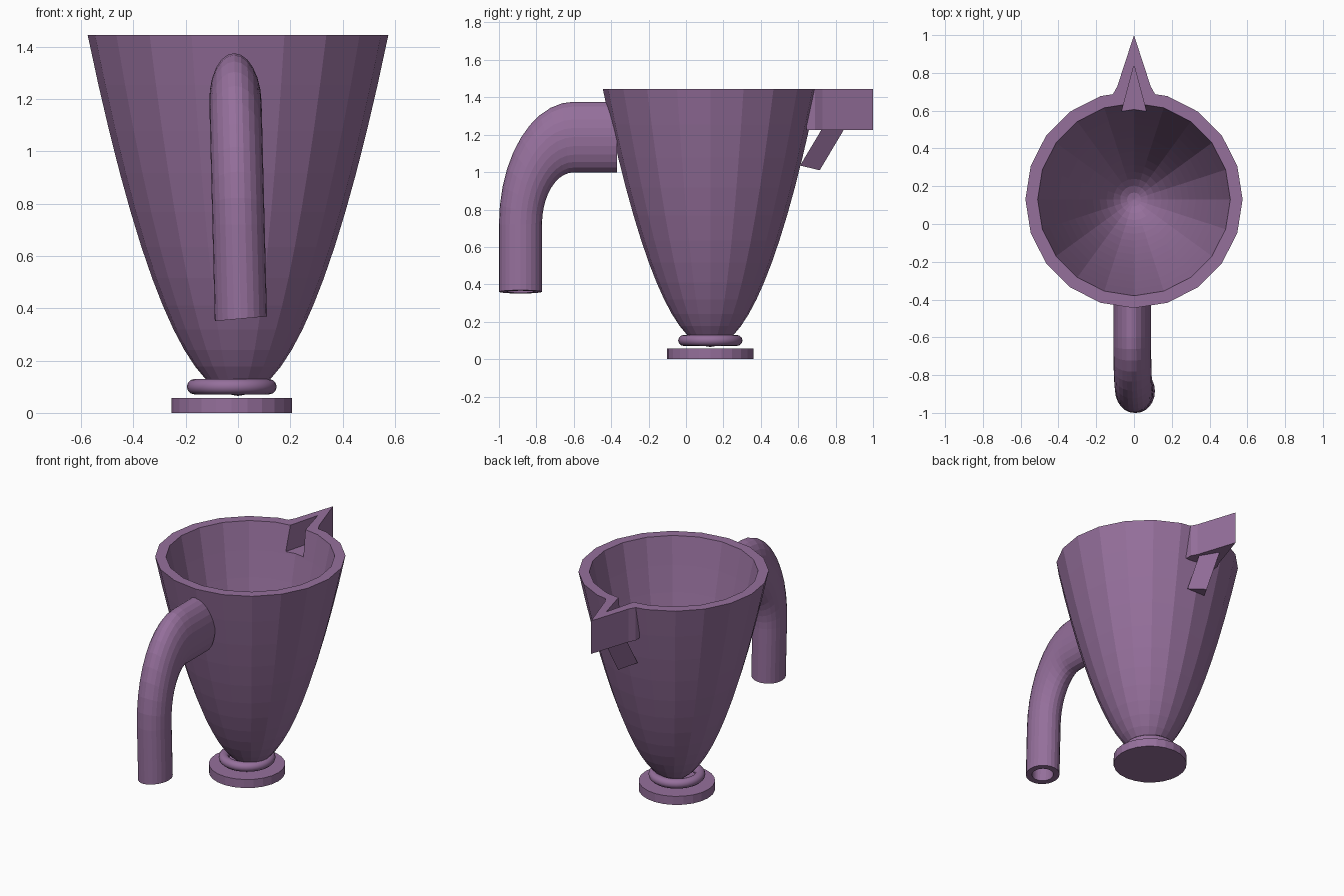
import bpy, bmesh, math
from math import sin, cos, pi, sqrt

if "Cube" in bpy.data.objects:
    bpy.data.objects.remove(bpy.data.objects["Cube"])

purple = bpy.data.materials.new("purple")
purple.diffuse_color = (0.30, 0.16, 0.33, 1)
purple.use_nodes = True
purple.node_tree.nodes["Principled BSDF"].inputs["Base Color"].default_value = purple.diffuse_color
CUP_Y, RIM = 0.13, 1.445


def finish(name, bm):
    bmesh.ops.recalc_face_normals(bm, faces=bm.faces)
    me = bpy.data.meshes.new(name)
    bm.to_mesh(me)
    bm.free()
    ob = bpy.data.objects.new(name, me)
    bpy.context.collection.objects.link(ob)
    me.materials.append(purple)
    return ob


def loft(name, rings, cyclic=False):
    """Skin equal-length rings; single-point ends become fans."""
    bm = bmesh.new()
    vs = [[bm.verts.new(p) for p in r] for r in rings]
    pairs = list(zip(vs, vs[1:])) + ([(vs[-1], vs[0])] if cyclic else [])
    for a, b in pairs:
        n = max(len(a), len(b))
        for i in range(n):
            j = (i + 1) % n
            f = [a[i % len(a)], a[j % len(a)], b[j % len(b)], b[i % len(b)]]
            bm.faces.new(list(dict.fromkeys(f)))
    return finish(name, bm)


def lathe(name, profile, cx, cy, n, cyclic=False):
    rings = []
    for r, z in profile:
        m = n if r > 1e-6 else 1
        rings.append([(cx + r * cos(2 * pi * i / m), cy + r * sin(2 * pi * i / m), z)
                      for i in range(m)])
    return loft(name, rings, cyclic)


def prism(name, bottom, top):
    bm = bmesh.new()
    a = [bm.verts.new(p) for p in bottom]
    b = [bm.verts.new(p) for p in top]
    bm.faces.new(a)
    bm.faces.new(b)
    for i in range(len(a)):
        j = (i + 1) % len(a)
        bm.faces.new((a[i], a[j], b[j], b[i]))
    return finish(name, bm)


def paraboloid(r_top, z0, n=14):
    return [(r_top * i / n, z0 + (RIM - z0) * (i / n) ** 2) for i in range(n + 1)]


# cup bowl: outer and inner paraboloid walls joined at the rim
cup = lathe("cup_bowl", paraboloid(0.575, 0.065) + paraboloid(0.51, 0.15)[::-1], 0, CUP_Y, 20)

# foot: ring and base disc
ring = [(0.14 + 0.032 * cos(2 * pi * i / 12), 0.10 + 0.03 * sin(2 * pi * i / 12)) for i in range(12)]
foot_ring = lathe("foot_ring", ring, -0.024, CUP_Y, 32, True)
foot_ring.data.polygons.foreach_set("use_smooth", [True] * len(foot_ring.data.polygons))
lathe("base_disc", [(0, 0), (0.231, 0), (0.231, 0.057), (0, 0.057)], -0.024, CUP_Y, 24)

# handle: hollow elbow pipe, stretched in z and slightly tilted
K, BEND, LEG_END = 1.64, 0.285, 0.36


def pipe_ring(t, rs, end=None, n=24):
    pts = []
    for i in range(n):
        p = 2 * pi * i / n
        d = BEND + 0.115 * rs * cos(p)
        x, y, z = 0.1 * rs * sin(p), -0.6 - d * sin(t), 0.72 + K * d * cos(t)
        if end == "cup":
            y = -0.37
        elif end == "leg":
            z = LEG_END + 0.09 * x
        pts.append((x + 0.025 * (0.8 - z), y, z))
    return pts


def pipe_wall(rs):
    bends = [pipe_ring(i / 10 * pi / 2, rs) for i in range(11)]
    return [pipe_ring(0, rs, "cup")] + bends + [pipe_ring(pi / 2, rs, "leg")]


loft("handle", pipe_wall(1) + pipe_wall(0.64)[::-1], True)

# pouring spout: pointed wedge flaring into the rim
plan = [(-0.11, 0.645), (-0.11, 0.69), (-0.088, 0.73), (0, 1.0),
        (0.088, 0.73), (0.11, 0.69), (0.11, 0.645)]
spout = prism("spout", [(x, y, 1.225) for x, y in plan], [(x, y, RIM) for x, y in plan])

# slanted wedge bracing the spout from below
low = [(-0.07, 0.61, 1.035), (0, 0.715, 1.01), (0.07, 0.61, 1.035)]
prism("spout_brace", low, [(x, y + 0.127, z + 0.213) for x, y, z in low])

# pouring channel cut through the cup wall and spout
vee = [(-0.08, 0.54), (0, 0.84), (0.08, 0.54)]
cutter = prism("channel_cutter", [(x, y, 1.28) for x, y in vee], [(x, y, 1.6) for x, y in vee])
for ob in (cup, spout):
    mod = ob.modifiers.new("channel", 'BOOLEAN')
    mod.operation = 'DIFFERENCE'
    mod.solver = 'EXACT'
    mod.object = cutter
cutter.hide_render = True
cutter.hide_set(True)
